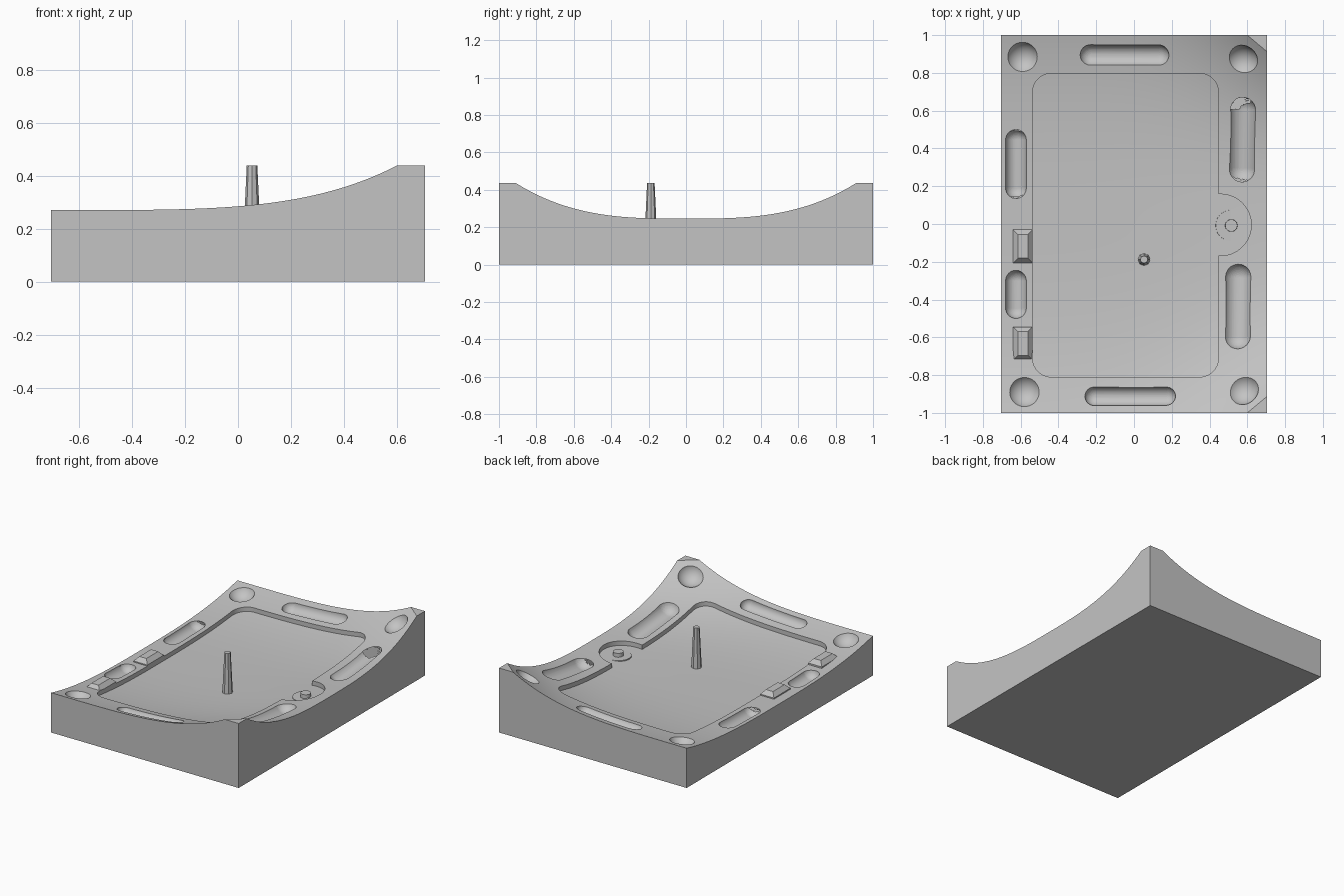
import bpy, bmesh, math
from mathutils import Vector, Matrix

if "Cube" in bpy.data.objects:
    bpy.data.objects.remove(bpy.data.objects["Cube"], do_unlink=True)

HALF_X, TOP = 0.705, 0.438

grey = bpy.data.materials.new("plain_grey")
grey.use_nodes = True
grey.diffuse_color = (0.55, 0.55, 0.55, 1)
grey.node_tree.nodes["Principled BSDF"].inputs["Base Color"].default_value = grey.diffuse_color


def height(x, y):
    """Dished top that climbs toward the left side and both ends."""
    t = ((x + HALF_X) / (2 * HALF_X)) ** 4
    return 0.192 + 0.054 * t + abs(y) ** 3 * (0.078 + 0.175 * t)


def on_surface(x, y, lift):
    e = 0.01
    slope_x = (height(x + e, y) - height(x - e, y)) / (2 * e)
    slope_y = (height(x, y + e) - height(x, y - e)) / (2 * e)
    normal = Vector((-slope_x, -slope_y, 1)).normalized()
    return Vector((x, y, height(x, y))) + normal * lift


def finish(name, bm):
    bmesh.ops.recalc_face_normals(bm, faces=bm.faces)
    mesh = bpy.data.meshes.new(name)
    bm.to_mesh(mesh)
    bm.free()
    obj = bpy.data.objects.new(name, mesh)
    bpy.context.collection.objects.link(obj)
    mesh.materials.append(grey)
    return obj


def activate(obj):
    bpy.ops.object.select_all(action='DESELECT')
    obj.select_set(True)
    bpy.context.view_layer.objects.active = obj


def combine(obj, cutter, operation='DIFFERENCE'):
    activate(obj)
    mod = obj.modifiers.new("cut", 'BOOLEAN')
    mod.operation, mod.object, mod.solver = operation, cutter, 'EXACT'
    bpy.ops.object.modifier_apply(modifier=mod.name)
    bpy.data.objects.remove(cutter, do_unlink=True)


def smooth(obj, degrees=30):
    activate(obj)
    bpy.ops.object.shade_smooth_by_angle(angle=math.radians(degrees))


def dished_block(name, drop=0.0):
    bm = bmesh.new()
    bmesh.ops.create_grid(bm, x_segments=48, y_segments=64, size=1)
    for v in bm.verts:
        v.co.x *= HALF_X
        v.co.z = height(v.co.x, v.co.y) - drop
    ext = bmesh.ops.extrude_face_region(bm, geom=bm.faces[:])
    for v in ext["geom"]:
        if isinstance(v, bmesh.types.BMVert):
            v.co.z = 0
    return finish(name, bm)


def box(name, x0, x1, y0, y1, z0, z1, corner=0.0, inset=0.0):
    bm = bmesh.new()
    bmesh.ops.create_cube(bm, size=1)
    for v in bm.verts:
        top = v.co.z > 0
        d = inset if top else 0
        v.co = (x1 - d if v.co.x > 0 else x0 + d,
                y1 - d if v.co.y > 0 else y0 + d, z1 if top else z0)
    if corner:
        upright = [e for e in bm.edges if abs(e.verts[0].co.z - e.verts[1].co.z) > 0.1]
        bmesh.ops.bevel(bm, geom=upright, offset=corner, segments=10,
                        profile=0.5, affect='EDGES')
    return finish(name, bm)


def post(name, x, y, z0, z1, r0, r1, sides):
    bm = bmesh.new()
    bmesh.ops.create_cone(bm, cap_ends=True, segments=sides, radius1=r0, radius2=r1,
                          depth=z1 - z0, matrix=Matrix.Translation((x, y, (z0 + z1) / 2)))
    return finish(name, bm)


def hollow(ends, width, depth):
    """Round-bottomed cutter swept between surface points."""
    r = (width ** 2 + depth ** 2) / (2 * depth)
    bm = bmesh.new()
    for x, y in ends:
        place = Matrix.Translation(on_surface(x, y, r - depth))
        bmesh.ops.create_uvsphere(bm, u_segments=40, v_segments=24, radius=r, matrix=place)
    if len(ends) > 1:
        hull = bmesh.ops.convex_hull(bm, input=bm.verts[:])
        inner = [g for g in hull["geom_interior"] if isinstance(g, bmesh.types.BMVert)]
        bmesh.ops.delete(bm, geom=inner, context='VERTS')
    return finish("hollow_cutter", bm)


# Main block with its highest corners trimmed level
block = dished_block("dished_block")
combine(block, box("corner_trim", -1, 1, -1.2, 1.2, TOP, 0.8))

# Shallow rounded pocket with a round bay on its left side
pocket = box("pocket_cutter", -0.537, 0.447, -0.81, 0.797, 0.1, 0.6, corner=0.1)
combine(pocket, post("bay", 0.458, -0.005, 0.11, 0.59, 0.163, 0.163, 64), 'UNION')
combine(pocket, dished_block("pocket_floor", 0.03))
combine(block, pocket)

# Corner bowls
for x, y in [(-0.59, 0.885), (0.58, 0.875), (-0.58, -0.89), (0.585, -0.885)]:
    combine(block, hollow([(x, y)], 0.078, 0.045))

# Long grooves around the rim
for a, b, width in [((-0.23, 0.895), (0.13, 0.895), 0.055),
                    ((-0.21, -0.912), (0.17, -0.912), 0.05),
                    ((-0.625, 0.19), (-0.625, 0.445), 0.055),
                    ((-0.625, -0.445), (-0.625, -0.3), 0.055),
                    ((0.572, 0.29), (0.578, 0.605), 0.067),
                    ((0.552, -0.28), (0.55, -0.595), 0.067)]:
    combine(block, hollow([a, b], width, 0.045))
smooth(block)

# Tapered centre pin
post("centre_pin", 0.053, -0.188, 0.14, TOP, 0.034, 0.02, 8)

# Round boss and its hub in the bay
smooth(post("boss_disc", 0.515, -0.008, 0.15, 0.192, 0.086, 0.082, 48))
smooth(post("boss_hub", 0.515, -0.008, 0.16, 0.218, 0.034, 0.032, 32))

# Chamfered blocks along the right side
for name, y, top in [("rear_stop", -0.118, 0.228), ("front_stop", -0.632, 0.243)]:
    box(name, -0.64, -0.537, y - 0.088, y + 0.088, 0.15, top - 0.028)
    box(name + "_cap", -0.64, -0.537, y - 0.088, y + 0.088, top - 0.028, top, inset=0.025)
